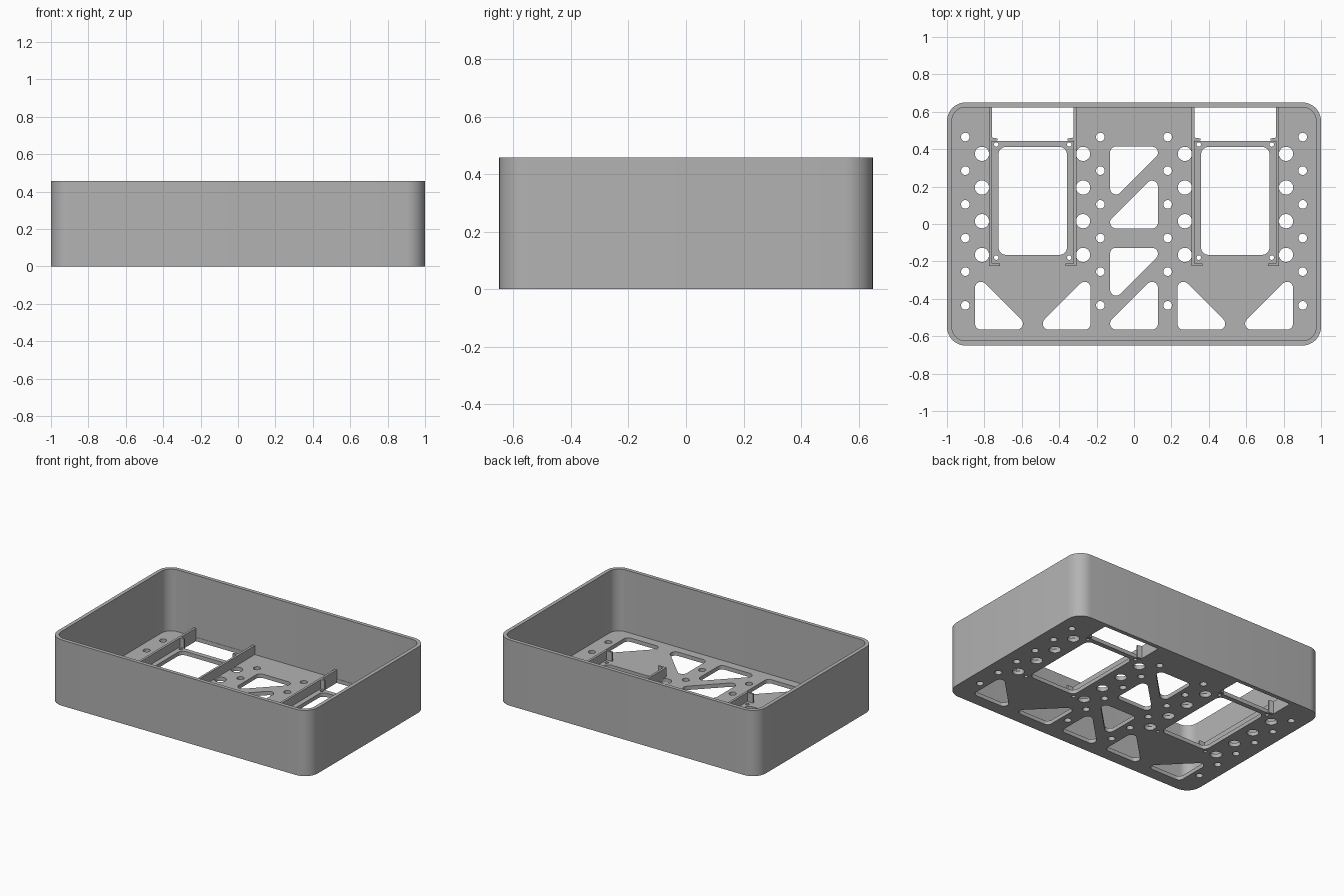
import bpy, bmesh
from math import atan2, pi, cos, sin

scene_cube = bpy.data.objects.get("Cube")
if scene_cube:
    bpy.data.objects.remove(scene_cube, do_unlink=True)

grey = bpy.data.materials.new("plain_grey")
grey.use_nodes = True
colour = (0.45, 0.45, 0.45, 1)
grey.diffuse_color = colour
grey.node_tree.nodes["Principled BSDF"].inputs["Base Color"].default_value = colour

FLOOR, WALL, HEIGHT, RIB = 0.027, 0.026, 0.457, 0.09


def rounded(centres, r, steps=8):
    """Outline around counter-clockwise corner centres, each rounded with radius r."""
    out = []
    n = len(centres)
    for i, (x, y) in enumerate(centres):
        px, py = centres[i - 1]
        nx, ny = centres[(i + 1) % n]
        start = atan2(y - py, x - px) - pi / 2
        turn = (atan2(ny - y, nx - x) - pi / 2 - start) % (2 * pi)
        for k in range(steps + 1):
            a = start + turn * k / steps
            out.append((x + r * cos(a), y + r * sin(a)))
    return out


def rect(x0, x1, y0, y1, r=0.0):
    pts = [(x0 + r, y0 + r), (x1 - r, y0 + r), (x1 - r, y1 - r), (x0 + r, y1 - r)]
    return rounded(pts, r) if r else pts


def circle(x, y, r, n=32):
    return [(x + r * cos(2 * pi * k / n), y + r * sin(2 * pi * k / n)) for k in range(n)]


def triangle(cx, cy, sx, sy, half=0.128, r=0.032):
    """Right-angled cutout; its square corner points towards (sx, sy)."""
    h = half - r
    pts = [(cx + sx * h, cy + sy * h), (cx - sx * h, cy + sy * h), (cx + sx * h, cy - sy * h)]
    return rounded(pts if sx * sy > 0 else pts[::-1], r)


def extrude(name, outlines, z0, z1):
    """Extrude an outline, with any nested outlines left as holes."""
    curve = bpy.data.curves.new(name, "CURVE")
    curve.dimensions, curve.fill_mode = "2D", "BOTH"
    curve.extrude = (z1 - z0) / 2
    for pts in outlines:
        spline = curve.splines.new("POLY")
        spline.points.add(len(pts) - 1)
        for p, (x, y) in zip(spline.points, pts):
            p.co = (x, y, 0, 1)
        spline.use_cyclic_u = True
    obj = bpy.data.objects.new(name, curve)
    bpy.context.collection.objects.link(obj)
    bpy.ops.object.select_all(action="DESELECT")
    obj.select_set(True)
    bpy.context.view_layer.objects.active = obj
    bpy.ops.object.convert(target="MESH")
    obj = bpy.context.object
    bm = bmesh.new()
    bm.from_mesh(obj.data)
    bmesh.ops.remove_doubles(bm, verts=bm.verts, dist=1e-5)
    bmesh.ops.translate(bm, verts=bm.verts, vec=(0, 0, (z0 + z1) / 2))
    bmesh.ops.recalc_face_normals(bm, faces=bm.faces)
    bm.to_mesh(obj.data)
    bm.free()
    obj.data.materials.clear()
    obj.data.materials.append(grey)
    bpy.ops.object.shade_smooth_by_angle(angle=pi / 6)
    return obj


# Outer wall
inner = rect(-1 + WALL, 1 - WALL, -0.65 + WALL, 0.65 - WALL, 0.1 - WALL)
extrude("outer_wall", [rect(-1, 1, -0.65, 0.65, 0.1), inner], 0, HEIGHT)

# Floor cutouts: windows, slots, screw holes, vent holes and triangles
holes = []
for s in (-1, 1):
    c = s * 0.5415
    holes.append(rect(c - 0.183, c + 0.183, -0.165, 0.412, 0.04))
    holes.append(rect(c - 0.218, c + 0.218, 0.445, 0.65 - WALL - 0.002))
    holes += [circle(c + dx, y, 0.012, 16) for dx in (-0.195, 0.195) for y in (-0.18, 0.425)]
    for x in (0.272, 0.813):
        holes += [circle(s * x, 0.375 - 0.18 * k, 0.038) for k in range(4)]
    for x in (0.18, 0.902):
        holes += [circle(s * x, 0.465 - 0.18 * k, 0.023, 24) for k in range(6)]
    holes.append(triangle(s * 0.722, -0.437, s, -1))
    holes.append(triangle(s * 0.36, -0.437, -s, -1))
for y, s in ((0.286, -1), (0.104, 1), (-0.255, -1), (-0.437, 1)):
    holes.append(triangle(0, y, s, -s))
extrude("floor", [inner] + holes, 0, FLOOR)

# Holder rails with end hooks and small stop tabs
rail = [(0, 0.626), (0, -0.225), (0.058, -0.225), (0.058, -0.212), (0.016, -0.212),
        (0.016, 0.446), (0.047, 0.446), (0.047, 0.457), (0.016, 0.462), (0.016, 0.626)]
for bay, c in (("right", -0.5415), ("left", 0.5415)):
    for side, s in (("outer" if c < 0 else "inner", 1), ("inner" if c < 0 else "outer", -1)):
        pts = [(c + s * (x - 0.234), y) for x, y in rail]
        extrude(f"{bay}_{side}_rail", [pts], 0.001, RIB)
